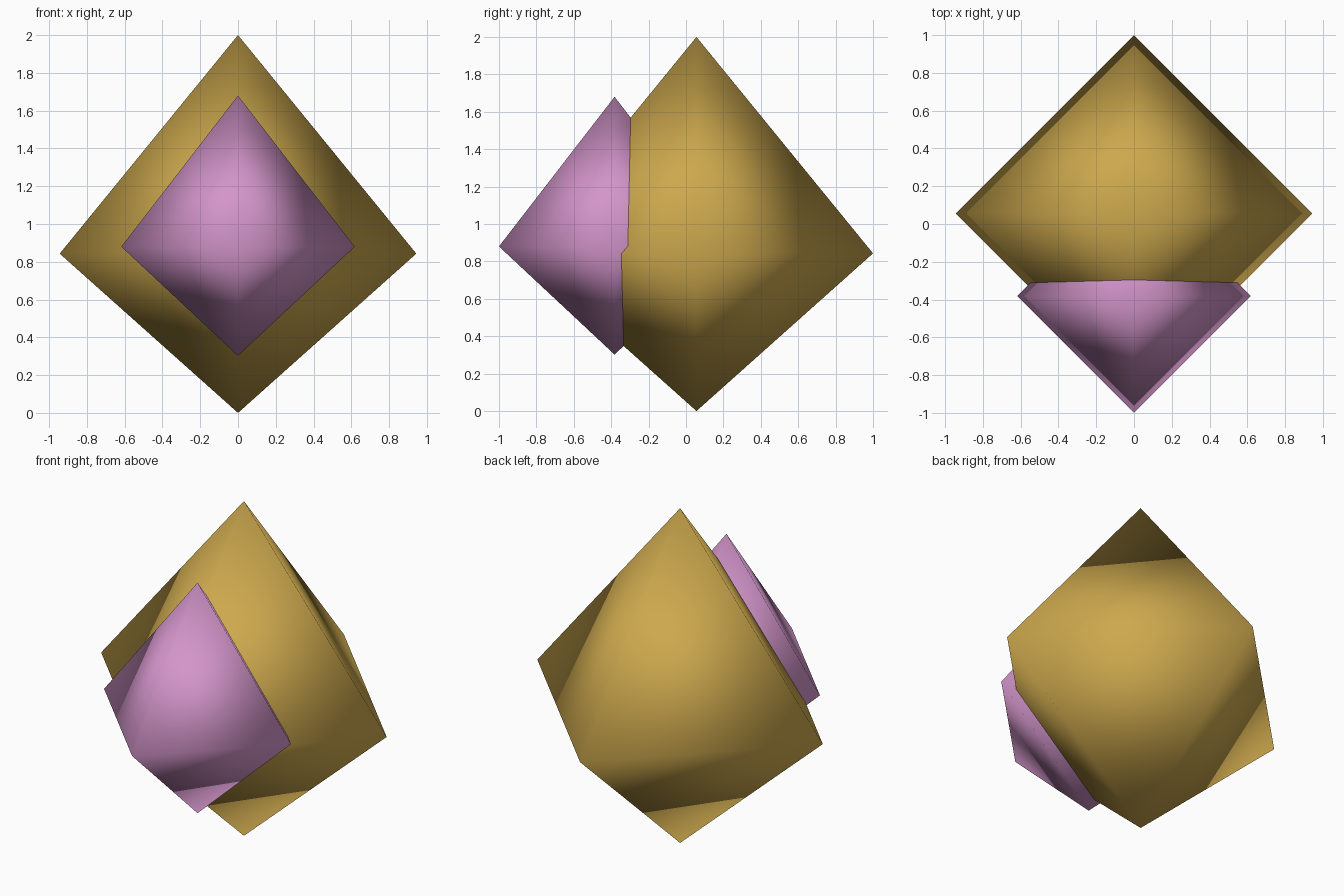
import bpy, bmesh, math

if "Cube" in bpy.data.objects:
    bpy.data.objects.remove(bpy.data.objects["Cube"])


def material(name, rgb):
    m = bpy.data.materials.new(name)
    m.diffuse_color = (*rgb, 1)
    m.use_nodes = True
    m.node_tree.nodes["Principled BSDF"].inputs["Base Color"].default_value = m.diffuse_color
    return m


def crystal(name, y, radius, bottom, waist, top, mat):
    """Eight-sided double pyramid with its square waist turned to the axes."""
    bm = bmesh.new()
    low = bm.verts.new((0, y, bottom))
    high = bm.verts.new((0, y, top))
    ring = [bm.verts.new((radius * math.cos(i * math.pi / 2),
                          y + radius * math.sin(i * math.pi / 2), waist))
            for i in range(4)]
    for i in range(4):
        a, b = ring[i], ring[(i + 1) % 4]
        bm.faces.new((a, b, high))
        bm.faces.new((b, a, low))
    for f in bm.faces:
        f.smooth = True
    bm.normal_update()
    mesh = bpy.data.meshes.new(name)
    bm.to_mesh(mesh)
    bm.free()
    mesh.materials.append(mat)
    obj = bpy.data.objects.new(name, mesh)
    bpy.context.collection.objects.link(obj)
    return obj


gold = material("gold", (0.61, 0.395, 0.075))
pink = material("orchid pink", (0.65, 0.30, 0.59))

# Large body and the smaller crystal set into its front
crystal("large_crystal", 0.056, 0.944, 0.0, 0.843, 2.0, gold)
crystal("small_crystal", -0.382, 0.618, 0.302, 0.88, 1.68, pink)
